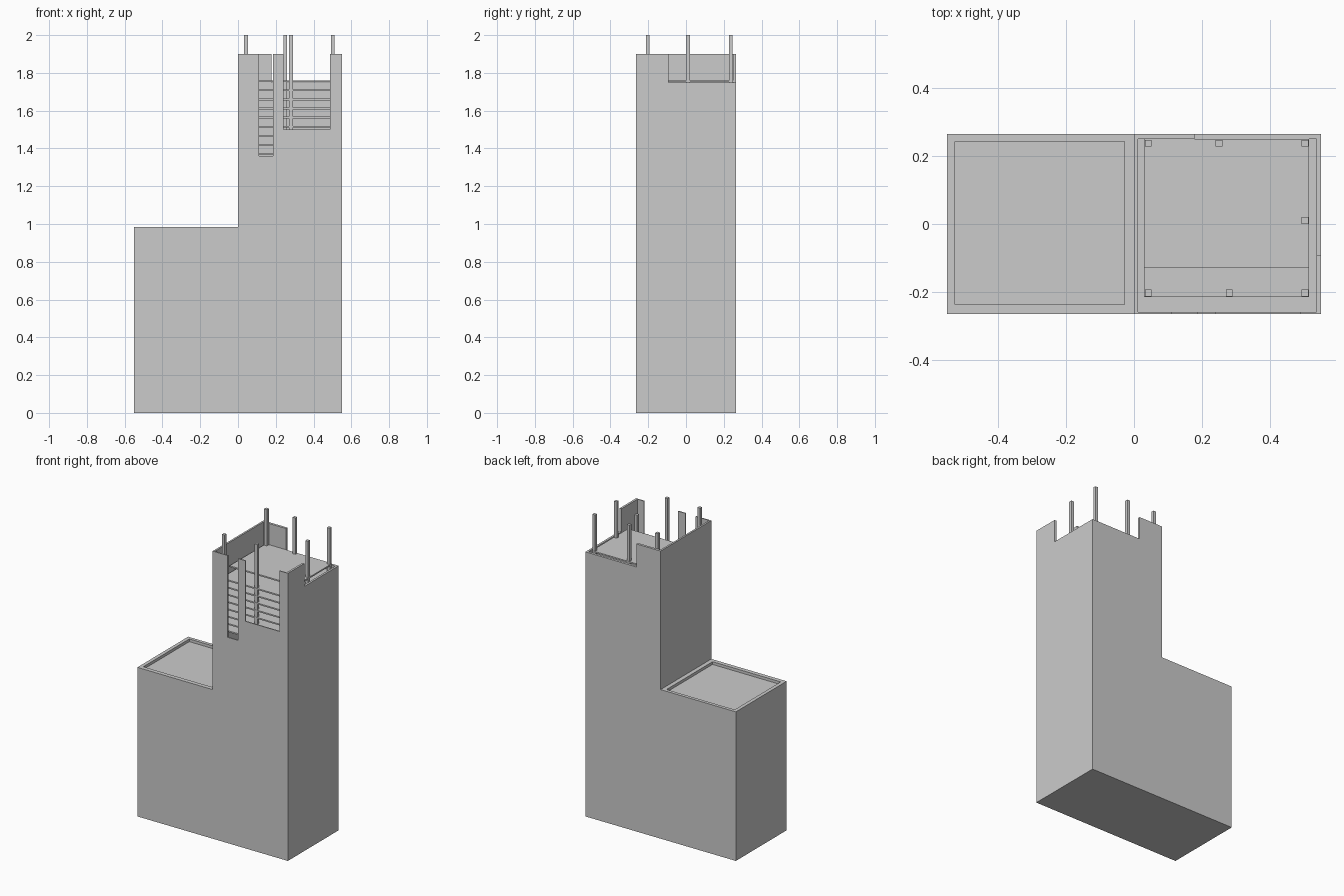
import bpy, bmesh
from mathutils import Vector

if "Cube" in bpy.data.objects:
    bpy.data.objects.remove(bpy.data.objects["Cube"])


def finish(name, bm):
    bmesh.ops.recalc_face_normals(bm, faces=bm.faces)
    mesh = bpy.data.meshes.new(name)
    bm.to_mesh(mesh)
    bm.free()
    obj = bpy.data.objects.new(name, mesh)
    bpy.context.collection.objects.link(obj)
    return obj


def prism(name, axis, a, b, outline):
    """Extrude a (horizontal, z) outline along x or y from a to b."""
    bm = bmesh.new()
    if axis == 'x':
        pts = [(a, h, z) for h, z in outline]
        move = Vector((b - a, 0, 0))
    else:
        pts = [(h, a, z) for h, z in outline]
        move = Vector((0, b - a, 0))
    face = bm.faces.new([bm.verts.new(p) for p in pts])
    ext = bmesh.ops.extrude_face_region(bm, geom=[face], use_keep_orig=True)
    verts = [g for g in ext['geom'] if isinstance(g, bmesh.types.BMVert)]
    bmesh.ops.translate(bm, verts=verts, vec=move)
    return finish(name, bm)


def box(name, x0, x1, y0, y1, z0, z1):
    return prism(name, 'y', y0, y1, [(x0, z0), (x1, z0), (x1, z1), (x0, z1)])


W, D, LOW, TOP = 0.55, 0.265, 0.985, 1.9

# Finished lower wing: solid block with a parapet around a sunken roof
box("lower_wing", -W, 0, -D, D, 0, LOW - 0.018)
px0, px1, py0, py1 = -0.526, -0.028, -0.237, 0.243
box("parapet_left", -W, px0, -D, D, LOW - 0.018, LOW)
box("parapet_right", px1, 0, -D, D, LOW - 0.018, LOW)
box("parapet_front", px0, px1, -D, py0, LOW - 0.018, LOW)
box("parapet_back", px0, px1, py1, D, LOW - 0.018, LOW)

# Tower shell: thin walls with unfinished, stepped tops
front = [(0, 0), (W, 0), (W, TOP), (0.488, TOP), (0.488, 1.5), (0.24, 1.5),
         (0.24, TOP), (0.186, TOP), (0.186, 1.36), (0.11, 1.36), (0.11, TOP), (0, TOP)]
prism("tower_front_wall", 'y', -D, -0.258, front)
back = [(0, 0), (W, 0), (W, 1.748), (0.178, 1.748), (0.178, TOP), (0, TOP)]
prism("tower_back_wall", 'y', 0.249, D, back)
right = [(-0.258, 0), (0.249, 0), (0.249, 1.748), (-0.093, 1.748),
         (-0.093, TOP), (-0.258, TOP)]
prism("tower_right_wall", 'x', 0.536, W, right)
box("tower_left_wall", 0, 0.012, -0.258, 0.249, 0, TOP)
box("tower_base", 0.012, 0.536, -0.258, 0.249, 0, 0.01)

# Thin floor slabs; the unfinished top one stops short of the front
for i in range(9):
    z = 1.76 - i * 0.048
    box(f"floor_slab_{i + 1}", 0.03, 0.514, -0.13 if i == 0 else -0.215,
        0.249, z - 0.009, z)

# Square columns rising past the walls, one of them shorter
columns = [(0.042, 0.237, 2), (0.25, 0.237, 2), (0.502, 0.237, 2), (0.502, 0.01, 2),
           (0.042, -0.203, 2), (0.28, -0.203, 2), (0.502, -0.203, 1.83)]
for i, (x, y, top) in enumerate(columns):
    box(f"column_{i + 1}", x - 0.01, x + 0.01, y - 0.01, y + 0.01, 1.36, top)
